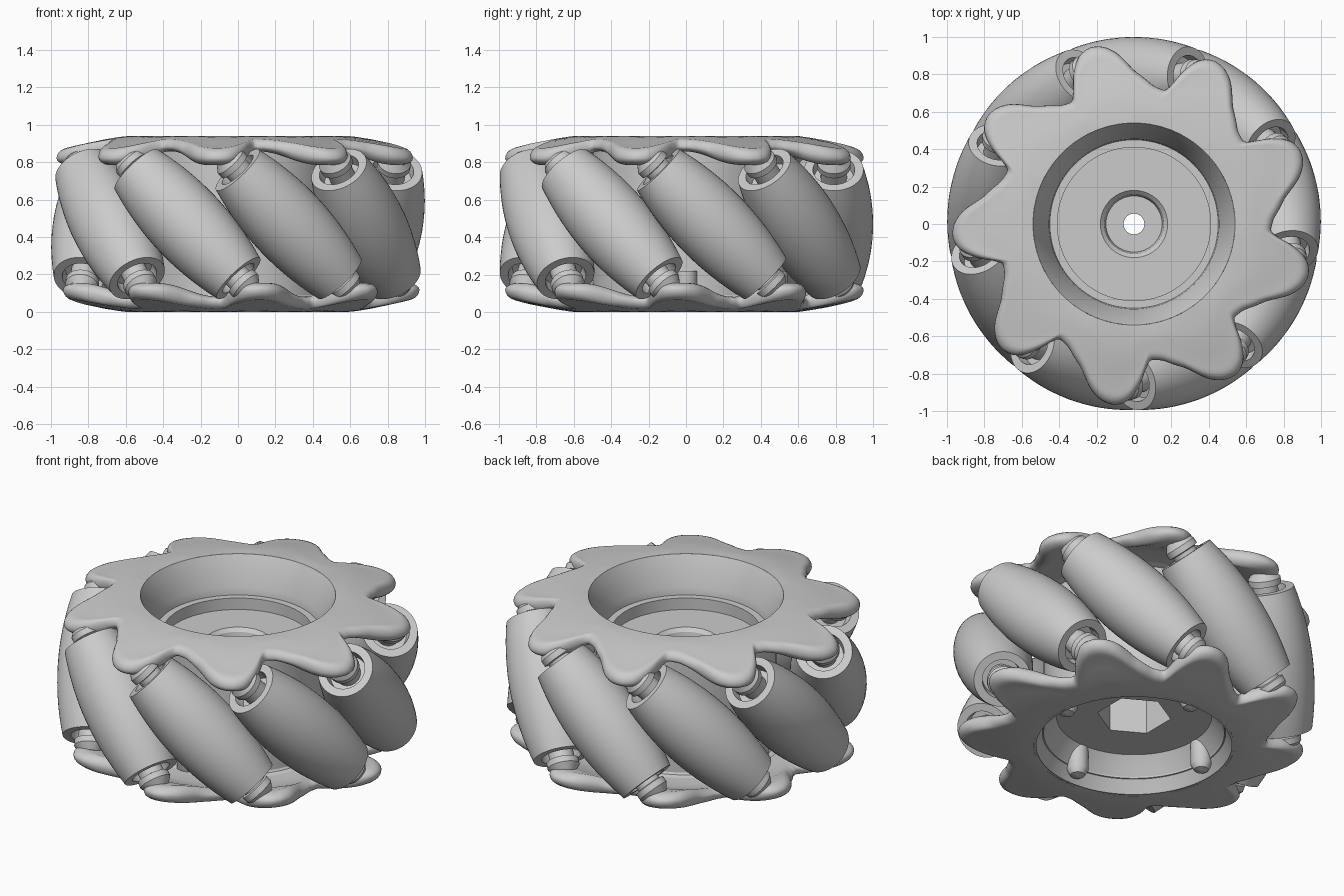
import bpy, math
from math import radians, sin, cos, pi
from mathutils import Matrix, Vector

cube = bpy.data.objects.get("Cube")
if cube:
    bpy.data.objects.remove(cube, do_unlink=True)

COUNT = 9            # rollers around the wheel
MID = 0.47           # half height of the wheel
FIRST = 10           # angle of the first roller, degrees

grey = bpy.data.materials.new("plain_grey")
grey.use_nodes = True
grey.diffuse_color = (0.6, 0.6, 0.6, 1)
grey.node_tree.nodes["Principled BSDF"].inputs["Base Color"].default_value = (0.6, 0.6, 0.6, 1)


def add_object(name, mesh, matrix=None):
    obj = bpy.data.objects.new(name, mesh)
    bpy.context.collection.objects.link(obj)
    if matrix:
        obj.matrix_world = matrix
    return obj


def grid_mesh(name, columns, closed, sharp=32):
    """Skin a ring of equal-length sections."""
    n, m = len(columns), len(columns[0])
    verts = [p for col in columns for p in col]
    faces = []
    for i in range(n):
        j = (i + 1) % n
        for k in range(m if closed else m - 1):
            l = (k + 1) % m
            faces.append((i * m + k, i * m + l, j * m + l, j * m + k))
    mesh = bpy.data.meshes.new(name)
    mesh.from_pydata(verts, [], faces)
    mesh.materials.append(grey)
    mesh.validate()
    mesh.polygons.foreach_set("use_smooth", [True] * len(mesh.polygons))
    mesh.set_sharp_from_angle(angle=radians(sharp))
    return mesh


def lathe(name, profile, steps=48, start=0.0, closed=False):
    """Spin (radius, height) points; a third entry makes that ring hexagonal."""
    columns = []
    for i in range(steps):
        a = 2 * pi * i / steps
        hexagon = cos(pi / 6) / cos(a % (pi / 3) - pi / 6)
        columns.append([(p[0] * (hexagon if len(p) > 2 else 1) * cos(a + start),
                         p[0] * (hexagon if len(p) > 2 else 1) * sin(a + start), p[1])
                        for p in profile])
    return grid_mesh(name, columns, closed)


# Hub: dished on both sides, round recess above, hexagonal socket below
hub_profile = [
    (0.055, 0.54), (0.055, 0.59), (0.15, 0.59), (0.16, 0.64), (0.18, 0.66), (0.41, 0.66),
    (0.41, 0.73), (0.45, 0.73), (0.455, 0.775), (0.54, 0.94), (0.54, 0.87),
    (0.5, 0.86), (0.5, 0.08), (0.54, 0.07), (0.555, 0), (0.475, 0.13), (0.43, 0.19),
    (0.205, 0.19, "hex"), (0.205, 0.54, "hex")]
add_object("hub", lathe("hub", hub_profile[::-1], 96, radians(30), True))

# Screw posts half sunk in the lower dish wall
post = lathe("screw_post", [(0, 0.015), (0.04, 0.025), (0.06, 0.06), (0.06, 0.22), (0, 0.22)], 24)
for i in range(4):
    a = radians(90 * i)
    add_object("screw_post", post, Matrix.Translation((0.485 * cos(a), 0.485 * sin(a), 0)))

# Side plates: lobed outline, one period in (degrees, radius)
LOBE = [(68, 0.95), (71.5, 0.88), (74, 0.8), (75.5, 0.745), (77, 0.73), (82, 0.745),
        (90, 0.82), (96, 0.925), (100, 0.965), (104, 0.975), (108, 0.95)]


def outline(deg):
    deg = (deg - 68) % 40 + 68
    for (a, ra), (b, rb) in zip(LOBE, LOBE[1:]):
        if a <= deg <= b:
            return ra + (rb - ra) * (deg - a) / (b - a)


def average(deg, spread):
    return sum(outline(deg + spread * k / 4) for k in range(-4, 5)) / 9


def top_z(r):
    drop = max(0, r - 0.6)
    return 0.94 - 0.13 * drop - 0.25 * drop ** 2


def under_z(r):
    t = min(1, max(0, (r - 0.64) / 0.26))
    return 0.865 - 0.08 * t * t * (3 - 2 * t)


def plate_section(deg):
    edge = average(deg, 1.5)
    soft = min(edge - 0.05, average(deg, 5) - 0.06)
    inner = [0.54 + (soft - 0.54) * s for s in (0, 0.3, 0.5, 0.75, 1)]
    points = [(r, top_z(r)) for r in inner]
    middle = (top_z(soft) + under_z(soft)) / 2 - 0.01
    for k in range(1, 10):
        t = pi / 2 - pi * k / 10
        reach = top_z(soft) if t > 0 else under_z(soft)
        points.append((soft + (edge - soft) * cos(t),
                       middle + abs(reach - middle) * sin(t)))
    points += [(r, under_z(r)) for r in reversed(inner)]
    a = radians(deg)
    return [(r * cos(a), r * sin(a), z) for r, z in points]


plate = grid_mesh("side_plate", [plate_section(i / 2) for i in range(720)], False, 60)
plate.flip_normals()
add_object("upper_plate", plate)
axis = Vector((cos(radians(FIRST)), sin(radians(FIRST)), 0))
turn = (Matrix.Translation((0, 0, MID)) @ Matrix.Rotation(pi, 4, axis)
        @ Matrix.Translation((0, 0, -MID)))
add_object("lower_plate", plate, turn)

# Barrel roller with recessed ends
HALF = 0.41
barrel = [(0.21 - 0.052 * (t / 8) ** 2, HALF * t / 8) for t in range(-8, 9)]
recess = [(0.112, HALF), (0.105, 0.35), (0.05, 0.35)]
roller = lathe("roller", [(r, -z) for r, z in reversed(recess)] + barrel + recess)

# Axle pin with bushings and rounded seats that join the plates
seat = [(0.07, 0.35), (0.07, 0.43), (0.09, 0.435), (0.09, 0.47), (0.06, 0.51), (0, 0.525)]
pin = lathe("axle_pin", [(r, -z) for r, z in reversed(seat)] + seat, 32)

for i in range(COUNT):
    a = radians(FIRST + 360 / COUNT * i)
    radial = Vector((cos(a), sin(a), 0))
    along = Vector((sin(a), -cos(a), 1)).normalized()
    side = along.cross(radial)
    place = Matrix((radial, side, along)).transposed().to_4x4()
    place.translation = radial * 0.79 + Vector((0, 0, MID))
    add_object("roller", roller, place)
    add_object("axle_pin", pin, place)
